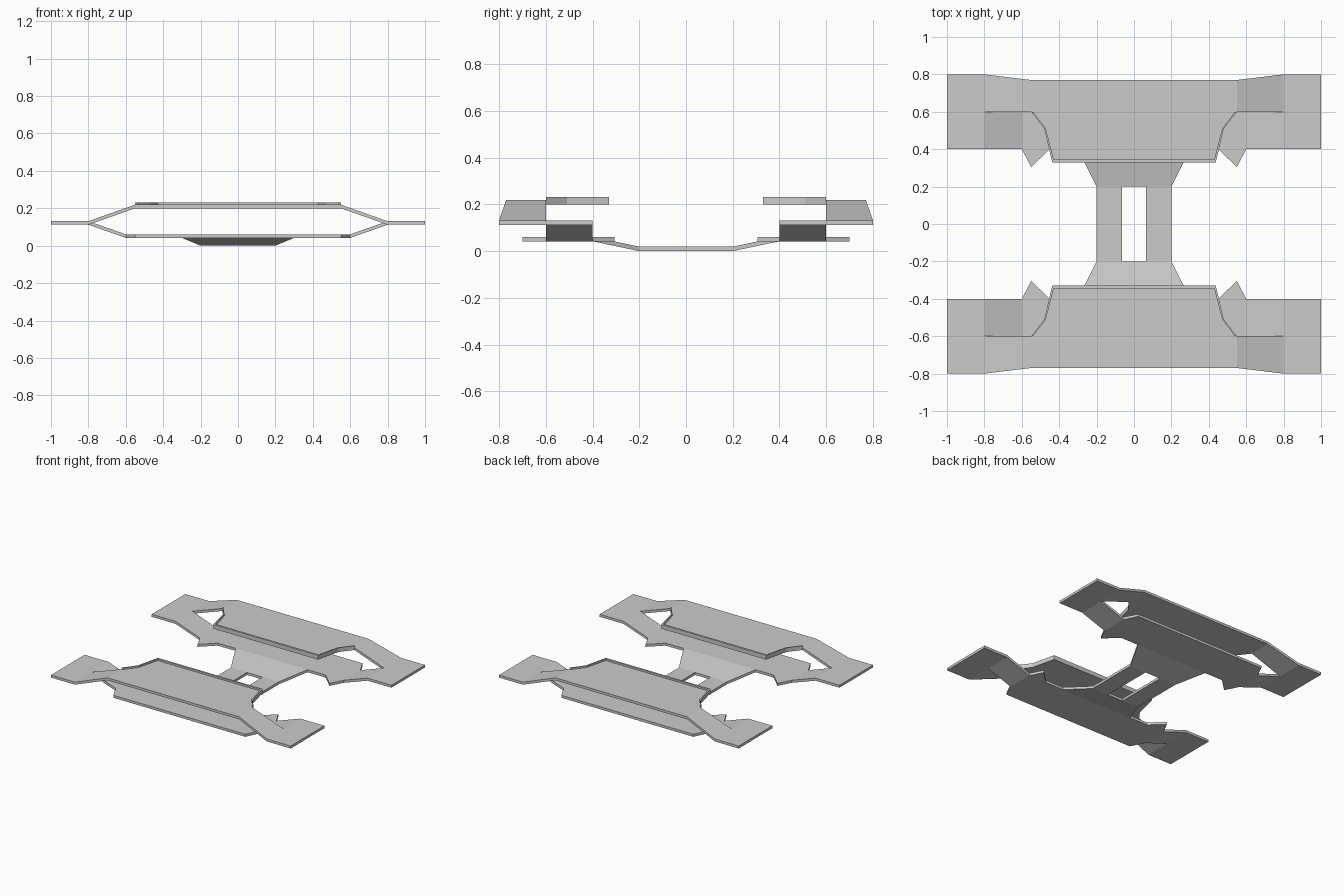
import bpy, bmesh
from mathutils import Vector

if "Cube" in bpy.data.objects:
    bpy.data.objects.remove(bpy.data.objects["Cube"])

T = 0.019  # sheet thickness


def make_sheet(name, quarter_faces, thickness):
    """Mirror quarter faces in x and y, weld, and extrude upwards."""
    bm = bmesh.new()
    for face in quarter_faces:
        for sx in (1, -1):
            for sy in (1, -1):
                pts = [(x * sx, y * sy, z) for x, y, z in face]
                if sx * sy < 0:
                    pts.reverse()
                bm.faces.new([bm.verts.new(p) for p in pts])
    bmesh.ops.remove_doubles(bm, verts=bm.verts, dist=0.0005)
    bmesh.ops.recalc_face_normals(bm, faces=bm.faces)
    res = bmesh.ops.extrude_face_region(bm, geom=bm.faces[:], use_keep_orig=True)
    top = [g for g in res["geom"] if isinstance(g, bmesh.types.BMVert)]
    bmesh.ops.translate(bm, verts=top, vec=Vector((0, 0, thickness)))
    bmesh.ops.recalc_face_normals(bm, faces=bm.faces)
    mesh = bpy.data.meshes.new(name)
    bm.to_mesh(mesh)
    bm.free()
    obj = bpy.data.objects.new(name, mesh)
    bpy.context.collection.objects.link(obj)
    return obj


def flat(points, z):
    return [(x, y, z) for x, y in points]


Z_LOW, Z_TAB, Z_UP = 0.042, 0.112, 0.2

# End tabs, split into a rising outer arm and a falling inner arm
tab = flat([(1, .4), (1, .8), (.8, .8), (.8, .6), (.8, .4)], Z_TAB)
rising = [(.8, .6, Z_TAB), (.8, .8, Z_TAB), (.55, .77, Z_UP), (.55, .6, Z_UP)]
falling = [(.8, .4, Z_TAB), (.8, .6, Z_TAB), (.6, .6, Z_LOW), (.6, .4, Z_LOW)]

# Upper and lower plates
rim_out = [(.55, .6), (.48, .51), (.437, .33), (0, .33)]
rim_in = [(.54, .6), (.472, .512), (.429, .345), (0, .345)]
upper = flat([(0, .77), (.55, .77)] + rim_out, Z_UP)
lower = flat([(0, .7), (.55, .7), (.6, .6), (.6, .4), (.55, .305), (.45, .4),
              (.3, .4), (0, .4)], Z_LOW)

# Sloped neck and slotted centre bridge
neck = [(.3, .4, Z_LOW), (0, .4, Z_LOW), (0, .2, 0), (.065, .2, 0), (.2, .2, 0)]
bridge = flat([(.065, 0), (.2, 0), (.2, .2), (.065, .2)], 0)

make_sheet("folded_frame", [tab, rising, falling, upper, lower, neck, bridge], T)

# Raised rim along the inner edge of each upper plate
rim = [flat([rim_out[i], rim_out[i + 1], rim_in[i + 1], rim_in[i]], Z_UP + T)
       for i in range(3)]
make_sheet("upper_plate_rim", rim, 0.013)
